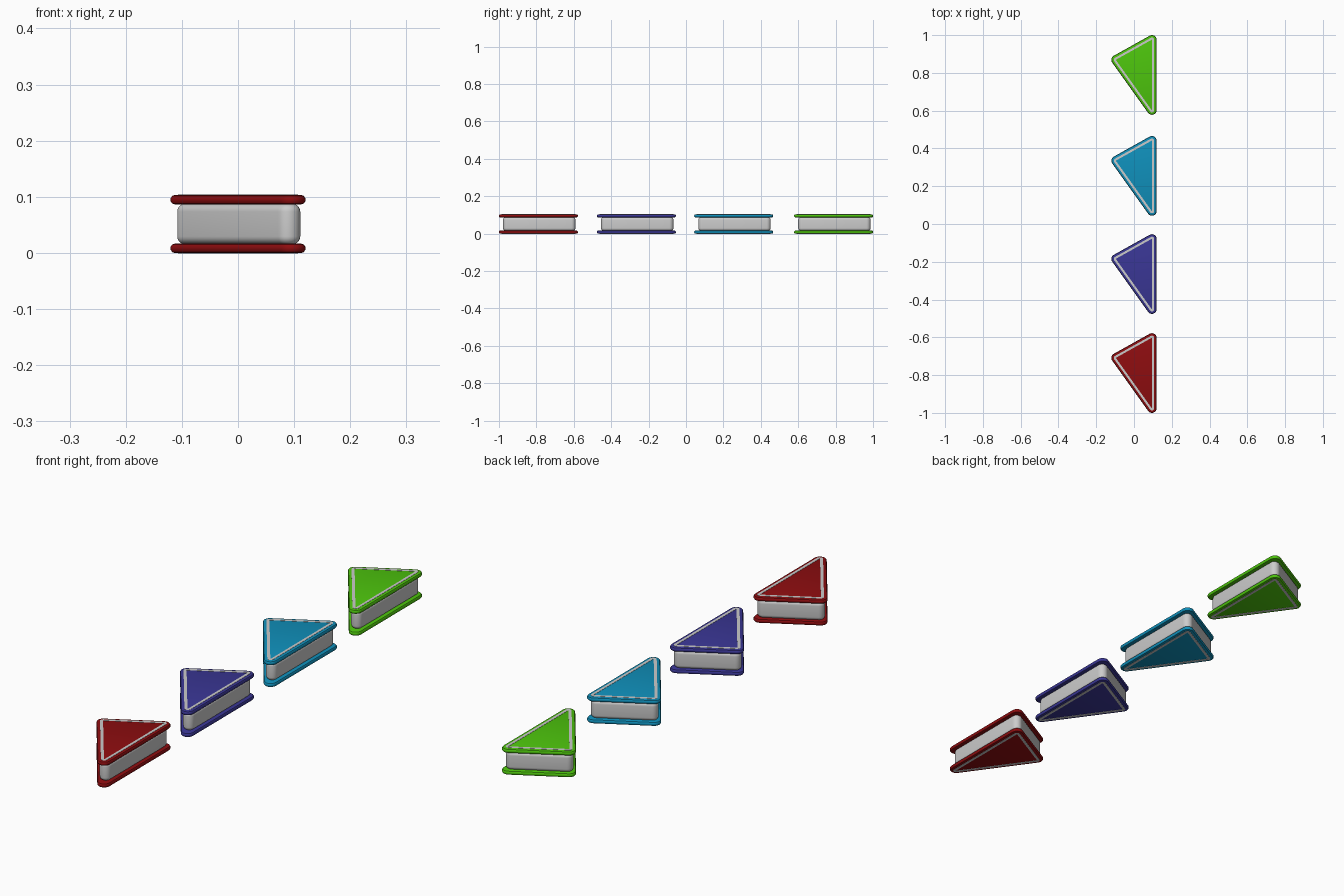
import bpy, bmesh
from math import atan2, pi, cos, sin
from mathutils import Vector

if "Cube" in bpy.data.objects:
    bpy.data.objects.remove(bpy.data.objects["Cube"])

HEIGHT = 0.103
PLATE = 0.0165
# corner centres of the rounded triangle, counter-clockwise
CORNERS = [Vector((0.095, 0.186)), Vector((-0.095, 0.080)), Vector((0.095, -0.186))]
STEPS = 8


def outline(inset, radius):
    """Triangle through the corner centres, moved in by inset, rounded by radius."""
    pts = []
    for i, c in enumerate(CORNERS):
        a = (c - CORNERS[i - 1]).normalized()
        b = (CORNERS[(i + 1) % 3] - c).normalized()
        n1, n2 = Vector((a.y, -a.x)), Vector((b.y, -b.x))
        centre = c - (n1 + n2) * inset / (1 + n1.dot(n2))
        start = atan2(n1.y, n1.x)
        turn = (atan2(n2.y, n2.x) - start) % (2 * pi)
        for s in range(STEPS + 1):
            t = start + turn * s / STEPS
            pts.append(centre + radius * Vector((cos(t), sin(t))))
    return pts


def loft(name, rings, y, mat=None, inset=0.0, closed=False):
    """Stack of (radius, z) outlines; capped, or closed into a ring."""
    bm = bmesh.new()
    loops = [[bm.verts.new((p.x, p.y, z)) for p in outline(inset, r)] for r, z in rings]
    n = len(loops[0])
    for k in range(len(loops) if closed else len(loops) - 1):
        lo, hi = loops[k], loops[(k + 1) % len(loops)]
        for i in range(n):
            j = (i + 1) % n
            bm.faces.new((lo[i], lo[j], hi[j], hi[i]))
    if not closed:
        bm.faces.new(loops[0][::-1])
        bm.faces.new(loops[-1])
    bmesh.ops.recalc_face_normals(bm, faces=bm.faces)
    me = bpy.data.meshes.new(name)
    bm.to_mesh(me)
    bm.free()
    ob = bpy.data.objects.new(name, me)
    bpy.context.collection.objects.link(ob)
    ob.location.y = y
    if mat:
        me.materials.append(mat)
    bpy.ops.object.select_all(action='DESELECT')
    ob.select_set(True)
    bpy.context.view_layer.objects.active = ob
    bpy.ops.object.shade_smooth_by_angle(angle=0.6)


# side profiles: softly rounded plate edge and body edge
plate_profile = [(0.018, 0), (0.0225, 0.0015), (0.025, 0.0055),
                 (0.025, PLATE - 0.0055), (0.0225, PLATE - 0.0015), (0.018, PLATE)]
z0, z1, R = PLATE - 0.001, HEIGHT - PLATE + 0.001, 0.014
arc = [(0.022 - R + R * sin(t * pi / 12), R * (1 - cos(t * pi / 12))) for t in range(7)]
body_profile = [(r, z0 + d) for r, d in arc] + [(r, z1 - d) for r, d in reversed(arc)]

pieces = [("red", -0.789, (0.27, 0.004, 0.005)),
          ("violet", -0.265, (0.042, 0.037, 0.30)),
          ("blue", 0.255, (0.005, 0.28, 0.50)),
          ("green", 0.789, (0.075, 0.56, 0.004))]

for label, y, rgb in pieces:
    mat = bpy.data.materials.new(label + "_paint")
    mat.diffuse_color = (*rgb, 1)
    mat.use_nodes = True
    mat.node_tree.nodes["Principled BSDF"].inputs["Base Color"].default_value = mat.diffuse_color
    # grey core
    loft(label + "_body", body_profile, y, inset=0.006)
    # coloured plates with a thin grey inlay line on their outer faces
    for side, base, face in (("bottom", 0, 0), ("top", HEIGHT - PLATE, HEIGHT)):
        loft(f"{label}_{side}_plate", [(r, base + z) for r, z in plate_profile], y, mat)
        lo, hi = face - 0.0008, face + 0.0008
        loft(f"{label}_{side}_inlay", [(0.001, lo), (0.012, lo), (0.012, hi), (0.001, hi)],
             y, closed=True)
